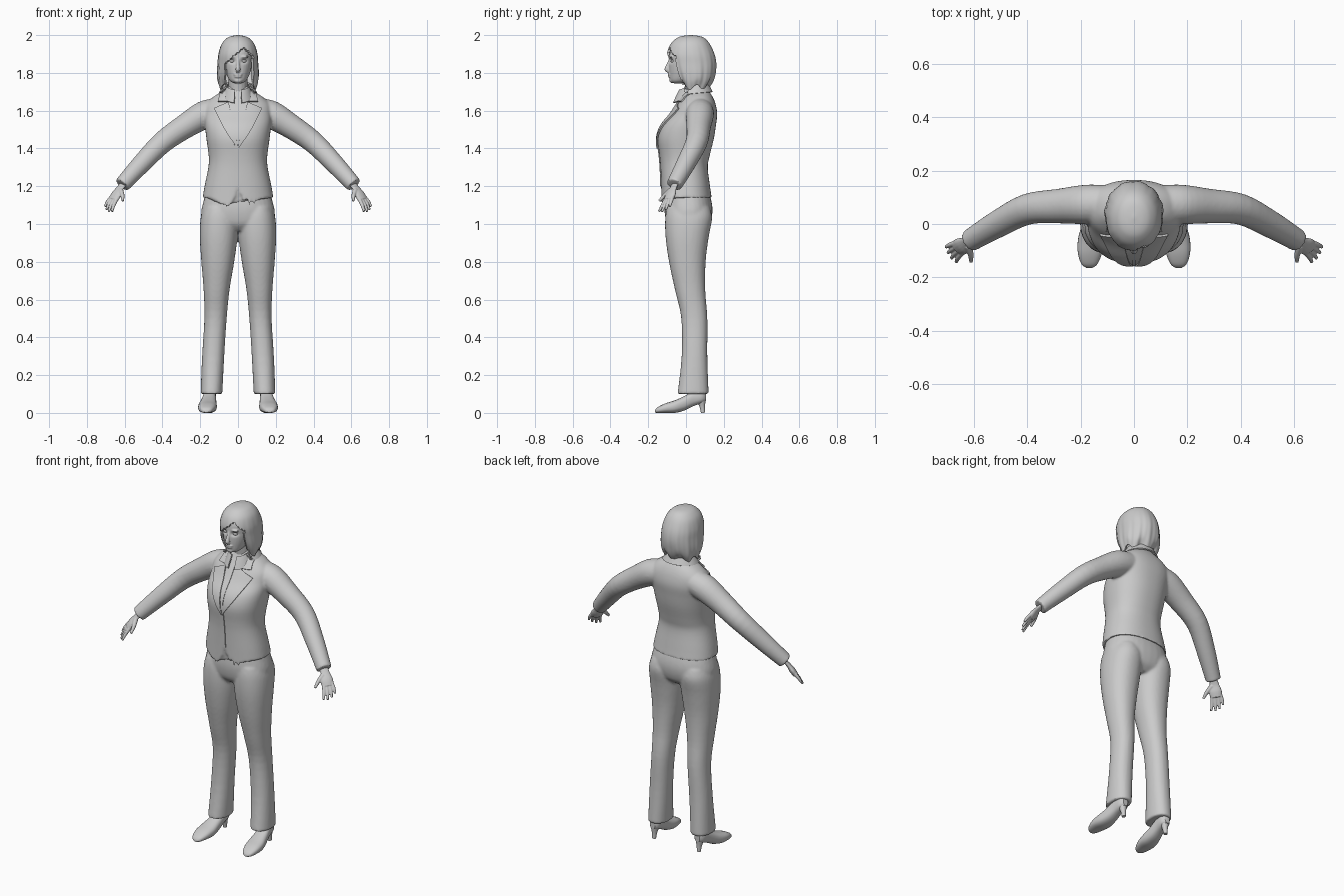
import bpy, bmesh, math
from mathutils import Vector

cube = bpy.data.objects.get("Cube")
if cube:
    bpy.data.objects.remove(cube)

GREY = (0.6, 0.6, 0.6, 1)
mat = bpy.data.materials.new("plain_grey")
mat.use_nodes = True
mat.diffuse_color = GREY
mat.node_tree.nodes["Principled BSDF"].inputs["Base Color"].default_value = GREY


def add(name, bm):
    bmesh.ops.recalc_face_normals(bm, faces=bm.faces)
    me = bpy.data.meshes.new(name)
    bm.to_mesh(me)
    bm.free()
    me.materials.append(mat)
    ob = bpy.data.objects.new(name, me)
    bpy.context.collection.objects.link(ob)
    shade(me)
    return ob


def shade(me):
    me.shade_smooth()
    me.set_sharp_from_angle(angle=math.radians(45))


def spline(points, steps):
    # Smooth curve through vectors of any size
    out = []
    for i in range(len(points) - 1):
        a, b = points[max(i - 1, 0)], points[i]
        c, d = points[i + 1], points[min(i + 2, len(points) - 1)]
        for k in range(steps):
            t = k / steps
            out.append(b + (c - a) * (t / 2) + (a * 2 - b * 5 + c * 4 - d) * (t * t / 2)
                       + (b * 3 - a - c * 3 + d) * (t ** 3 / 2))
    return out + [points[-1]]


def loft(name, rings, segs=32, power=2.0, steps=4, caps=True, warp=None):
    # Skin over rings, each one a centre and two half axes
    bm = bmesh.new()
    rows = []
    flat = [Vector((*c, *u, *v)) for c, u, v in rings]
    for r in spline(flat, steps):
        row = []
        for k in range(segs):
            a = math.tau * k / segs
            co, si = math.cos(a), math.sin(a)
            p, q = (math.copysign(abs(w) ** (2 / power), w) for w in (co, si))
            pos = Vector(r[0:3]) + Vector(r[3:6]) * p + Vector(r[6:9]) * q
            row.append(bm.verts.new(warp(pos, a) if warp else pos))
        rows.append(row)
    for r, s in zip(rows, rows[1:]):
        for k in range(segs):
            n = (k + 1) % segs
            bm.faces.new((r[k], r[n], s[n], s[k]))
    if caps:
        bm.faces.new(rows[0])
        bm.faces.new(rows[-1])
    return add(name, bm)


def stack(sections, side=1, tilt=0):
    # Level rings from (z, x low, x high, y front, y back)
    return [(((a + b) / 2 * side, (f + k) / 2, z), ((b - a) / 2, 0, 0),
             (0, (k - f) / 2, (k - f) / 2 * tilt)) for z, a, b, f, k in sections]


def even(sections):
    return [(z, -r, r, f, b) for z, r, f, b in sections]


def tube(name, points, radii, side=1, wide=(0, 1, 0), flat=1, segs=16):
    # Round limb along a path, flattened across its wide direction
    pts = [Vector((x * side, y, z)) for x, y, z in points]
    w = Vector((wide[0] * side, wide[1], wide[2]))
    rings = []
    for i, p in enumerate(pts):
        t = (pts[min(i + 1, len(pts) - 1)] - pts[max(i - 1, 0)]).normalized()
        u = (w - t * w.dot(t)).normalized()
        rings.append((p, u * radii[i], t.cross(u) * radii[i] * flat))
    return loft(name, rings, segs)


def ball(name, at, size):
    bm = bmesh.new()
    bmesh.ops.create_uvsphere(bm, u_segments=20, v_segments=12, radius=1)
    for v in bm.verts:
        v.co = Vector(a + c * s for a, c, s in zip(at, v.co, size))
    return add(name, bm)


def bake(ob):
    me = bpy.data.meshes.new_from_object(ob.evaluated_get(bpy.context.evaluated_depsgraph_get()))
    ob.modifiers.clear()
    ob.data = me
    shade(me)
    bpy.context.view_layer.update()


def blend(name, parts, voxel, rounds=5):
    # Melt overlapping parts into one skin
    bm = bmesh.new()
    for p in parts:
        bm.from_mesh(p.data)
        bpy.data.objects.remove(p)
    ob = add(name, bm)
    m = ob.modifiers.new("skin", "REMESH")
    m.mode, m.voxel_size = "VOXEL", voxel
    m = ob.modifiers.new("soften", "SMOOTH")
    m.iterations = rounds
    bake(ob)
    return ob


def thicken(ob, depth, offset=0):
    m = ob.modifiers.new("thickness", "SOLIDIFY")
    m.thickness, m.offset = depth, offset
    bake(ob)


def patch(name, edge_a, edge_b, target, lift, side=1, n=8):
    # Cloth panel between two x-z edges, laid on the front of the target
    bm = bmesh.new()
    a, b = (spline([Vector(p) for p in e], n) for e in (edge_a, edge_b))
    rows = []
    for p, q in zip(a, b):
        row = []
        for k in range(n + 1):
            x, z = p.lerp(q, k / n)
            hit, loc, _, _ = target.ray_cast((x * side, -1, z), (0, 1, 0))
            row.append(bm.verts.new((x * side, (loc.y if hit else 0) - lift, z)))
        rows.append(row)
    for r, s in zip(rows, rows[1:]):
        for k in range(n):
            bm.faces.new((r[k], r[k + 1], s[k + 1], s[k]))
    ob = add(name, bm)
    thicken(ob, 0.008)


# Trousers
parts = [loft("pelvis", stack(even([
    (0.965, 0.1, -0.07, 0.09), (1.0, 0.185, -0.1, 0.125), (1.06, 0.195, -0.113, 0.14),
    (1.12, 0.183, -0.112, 0.135), (1.2, 0.16, -0.1, 0.11)])), power=2.3)]
for s in (1, -1):
    parts.append(loft("leg", stack([
        (0.1, 0.083, 0.198, -0.045, 0.12), (0.3, 0.073, 0.19, -0.023, 0.113),
        (0.5, 0.06, 0.178, -0.025, 0.113), (0.65, 0.045, 0.182, -0.058, 0.102),
        (0.8, 0.02, 0.194, -0.09, 0.104), (0.93, 0.003, 0.202, -0.108, 0.12),
        (1.03, 0.002, 0.198, -0.11, 0.138), (1.09, 0.02, 0.18, -0.1, 0.125)], s), power=2.2))
blend("trousers", parts, 0.008, 4)


# Jacket with a cutaway front hem
def hem(p, a):
    if p.z < 1.2 and p.y < 0:
        drop = 0.05 * math.exp(-((abs(p.x) - 0.06) / 0.05) ** 2)
        rise = 0.085 * math.exp(-(p.x / 0.018) ** 2)
        p.z += (rise - drop) * (1.2 - p.z) / 0.06
    return p


parts = [loft("jacket_body", stack(even([
    (1.14, 0.187, -0.131, 0.136), (1.2, 0.177, -0.132, 0.127), (1.3, 0.157, -0.135, 0.115),
    (1.36, 0.155, -0.14, 0.125), (1.45, 0.167, -0.149, 0.147), (1.52, 0.175, -0.128, 0.158),
    (1.58, 0.178, -0.08, 0.165), (1.63, 0.172, -0.048, 0.158), (1.67, 0.135, -0.02, 0.143),
    (1.705, 0.08, 0, 0.12), (1.73, 0.055, 0.01, 0.1)])), 64, 2.3, warp=hem)]
for s in (1, -1):
    parts.append(tube("sleeve", [
        (0.1, 0.075, 1.6), (0.18, 0.073, 1.577), (0.28, 0.067, 1.517), (0.4, 0.055, 1.432),
        (0.51, 0.0, 1.32), (0.614, -0.062, 1.207)],
        (0.07, 0.074, 0.065, 0.058, 0.051, 0.042), s, segs=24))
jacket = blend("jacket", parts, 0.007, 4)

# Shirt front, lapels and jacket collar
patch("shirt_front", [(-0.003, 1.42), (-0.03, 1.54), (-0.05, 1.67)],
      [(0.003, 1.42), (0.03, 1.54), (0.05, 1.67)], jacket, 0.001)
patch("shirt_placket", [(-0.006, 1.43), (-0.008, 1.65)], [(0.006, 1.43), (0.008, 1.65)], jacket, 0.005)
patch("front_overlap", [(-0.02, 1.42), (-0.02, 1.2)], [(0.006, 1.42), (0.012, 1.2)], jacket, 0.001)
for s, label in ((1, "left"), (-1, "right")):
    patch(label + "_lapel", [(0, 1.41), (0.024, 1.53), (0.05, 1.645)],
          [(0.002, 1.4), (0.07, 1.5), (0.127, 1.612)], jacket, 0.007, s)
    patch(label + "_collar_leaf", [(0.05, 1.648), (0.062, 1.725)],
          [(0.105, 1.648), (0.088, 1.715)], jacket, 0.007, s)


def open_band(name, sections, tilt, keep):
    ob = loft(name, stack(even(sections), tilt=tilt), 48, caps=False)
    bm = bmesh.new()
    bm.from_mesh(ob.data)
    bmesh.ops.delete(bm, geom=[f for f in bm.faces if not keep(f.calc_center_median())], context="FACES")
    bm.to_mesh(ob.data)
    bm.free()
    thicken(ob, 0.008)


open_band("jacket_collar", [(1.69, 0.1, -0.04, 0.138), (1.715, 0.085, -0.03, 0.125),
                            (1.74, 0.07, -0.02, 0.113)], 0.1, lambda c: c.y > 0.01)
open_band("shirt_collar", [(1.675, 0.078, -0.068, 0.11), (1.71, 0.066, -0.05, 0.104),
                           (1.735, 0.06, -0.035, 0.1)], 0.4,
          lambda c: c.y > 0 or abs(c.x) > 0.012 + (1.72 - c.z) * 0.1)

# Head and neck
parts = [loft("skull", stack(even([
    (1.745, 0.022, -0.07, -0.02), (1.758, 0.043, -0.083, 0.02), (1.79, 0.06, -0.088, 0.07),
    (1.83, 0.072, -0.09, 0.1), (1.87, 0.077, -0.089, 0.115), (1.92, 0.078, -0.083, 0.12),
    (1.96, 0.06, -0.055, 0.1), (1.98, 0.03, -0.01, 0.06)])), power=2.2),
    tube("neck", [(0, 0.06, 1.62), (0, 0.05, 1.7), (0, 0.035, 1.8)], (0.056, 0.05, 0.05), wide=(1, 0, 0)),
    tube("nose", [(0, -0.083, 1.875), (0, -0.094, 1.845), (0, -0.101, 1.818), (0, -0.09, 1.806)],
         (0.007, 0.009, 0.013, 0.01), wide=(1, 0, 0)),
    ball("upper_lip", (0, -0.088, 1.792), (0.023, 0.008, 0.006)),
    ball("lower_lip", (0, -0.087, 1.78), (0.019, 0.008, 0.006)),
    ball("chin", (0, -0.074, 1.76), (0.022, 0.014, 0.014))]
for s in (1, -1):
    parts.append(ball("brow", (0.032 * s, -0.08, 1.885), (0.025, 0.01, 0.007)))
head = blend("head", parts, 0.004, 3)
for v in head.data.vertices:
    if v.co.y < -0.03:
        d = ((abs(v.co.x) - 0.031) / 0.017) ** 2 + ((v.co.z - 1.863) / 0.011) ** 2
        v.co.y += 0.012 * math.exp(-d)
for s, label in ((1, "left"), (-1, "right")):
    ball(label + "_eye", (0.031 * s, -0.067, 1.862), (0.014, 0.014, 0.008))


# Bobbed hair with a side parting
def strands(p, a):
    low = max(0, min(1, (1.97 - p.z) / 0.2))
    grow = 1 + 0.018 * low * math.sin(a * 11 + 3 * p.z) + 0.01 * low * math.sin(a * 23)
    tip = max(0, 1.8 - p.z) * 0.18 * math.sin(a * 7)
    return Vector((p.x * grow, 0.03 + (p.y - 0.03) * grow, p.z + tip))


def hair_part(c):
    fringe = 1.935 - 0.85 * abs(c.x - 0.03)
    inner = -0.07 < c.x < 0.082
    return not (c.y < 0.035 and c.z < fringe and (inner or c.y < -0.065))


hair = loft("hair", stack(even([
    (1.725, 0.096, -0.04, 0.118), (1.76, 0.107, -0.062, 0.143), (1.8, 0.11, -0.08, 0.156),
    (1.85, 0.107, -0.095, 0.16), (1.9, 0.103, -0.1, 0.151), (1.95, 0.088, -0.083, 0.128),
    (1.98, 0.064, -0.055, 0.103), (1.994, 0.038, -0.025, 0.075), (2.0, 0.004, 0.02, 0.03)])),
    96, 2.1, 6, False, strands)
bm = bmesh.new()
bm.from_mesh(hair.data)
bmesh.ops.delete(bm, geom=[f for f in bm.faces if not hair_part(f.calc_center_median())], context="FACES")
bmesh.ops.holes_fill(bm, edges=[e for e in bm.edges if e.is_boundary and e.verts[0].co.z > 1.99], sides=0)
bm.to_mesh(hair.data)
bm.free()
thicken(hair, 0.012, -1)

# Hands, shoes and heels
WIDE = (0.6, 0.75, 0.25)
for s, label in ((1, "left"), (-1, "right")):
    parts = [tube("palm", [(0.6, -0.055, 1.22), (0.628, -0.07, 1.185), (0.645, -0.082, 1.155),
                           (0.66, -0.092, 1.128)], (0.024, 0.025, 0.035, 0.032), s, WIDE, 0.48),
             tube("thumb", [(0.622, -0.08, 1.18), (0.612, -0.112, 1.152), (0.61, -0.142, 1.122)],
                  (0.014, 0.011, 0.007), s)]
    for i, reach in enumerate((0.062, 0.076, 0.08, 0.072)):
        w = Vector(WIDE) * (0.024 - 0.016 * i)
        base = Vector((0.658, -0.09, 1.135)) + w
        way = Vector((0.42, -0.36, -0.83)) + w * 7
        parts.append(tube("finger", [base, base + way * reach * 0.5 + Vector((0.003, 0, 0)),
                                     base + way * reach], (0.01, 0.009, 0.006), s))
    blend(label + "_hand", parts, 0.003, 2)

    shoe = [(-0.164, 0.167, 0.012, 0.002, 0.014), (-0.15, 0.167, 0.03, 0, 0.03),
            (-0.11, 0.165, 0.045, 0, 0.05), (-0.06, 0.161, 0.049, 0, 0.066),
            (-0.01, 0.156, 0.042, 0.012, 0.088), (0.04, 0.151, 0.035, 0.036, 0.115),
            (0.085, 0.148, 0.031, 0.052, 0.12), (0.105, 0.148, 0.016, 0.062, 0.11)]
    loft(label + "_shoe", [((x * s, y, (lo + hi) / 2), (r, 0, 0), (0, 0, (hi - lo) / 2))
                           for y, x, r, lo, hi in shoe], 24, 2.5)
    tube(label + "_heel", [(0.148 * s, 0.08, 0.075), (0.148 * s, 0.086, 0.035), (0.148 * s, 0.09, 0)],
         (0.026, 0.015, 0.011))
